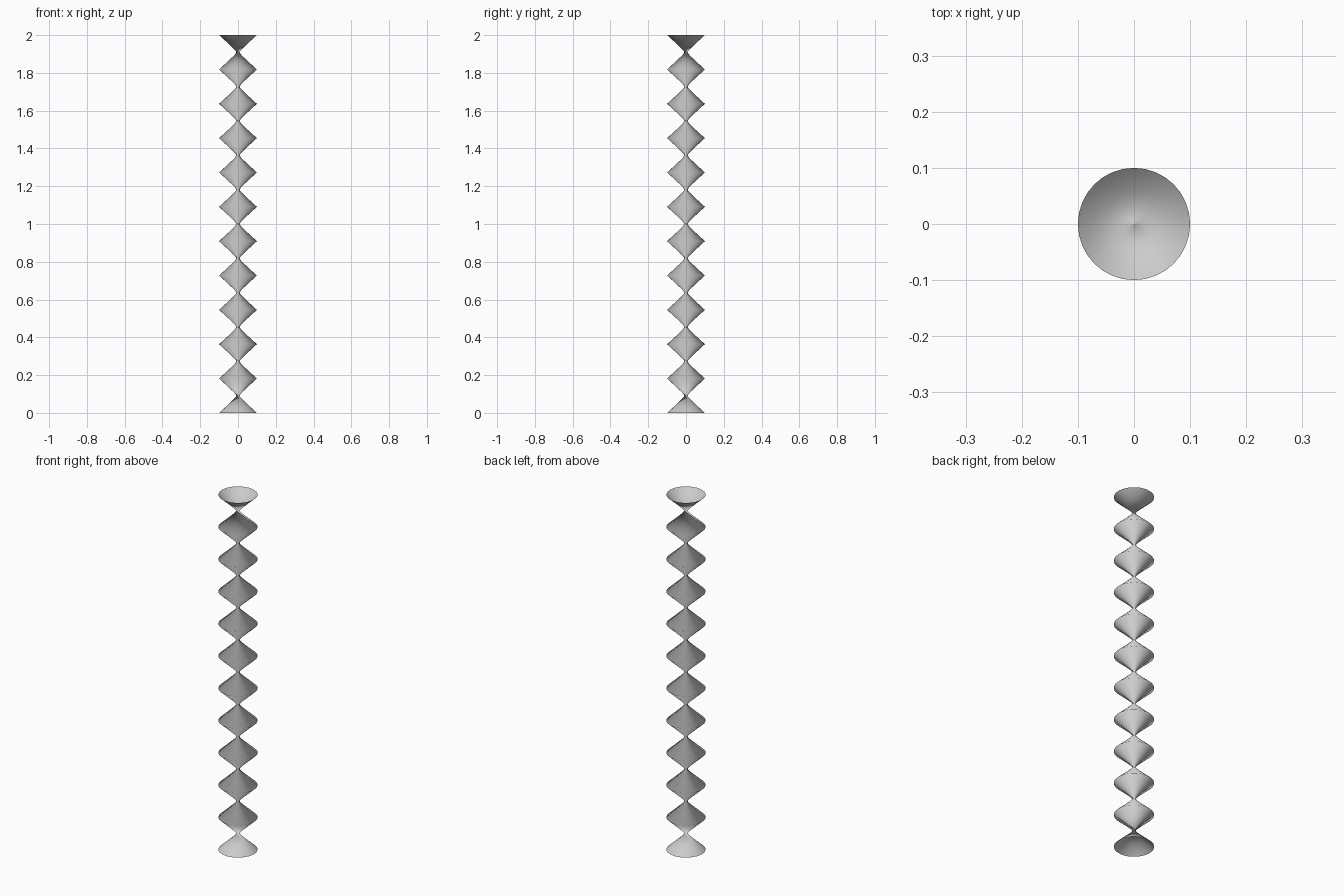
import bpy, bmesh, math

if "Cube" in bpy.data.objects:
    bpy.data.objects.remove(bpy.data.objects["Cube"])

SIDES = 32       # facets around the column
SEGMENTS = 11    # twisted segments stacked up the height
HEIGHT = 2.0
RADIUS = 0.1

# Open tube whose rings each turn half a revolution, pinching every segment
bm = bmesh.new()
rings = []
for k in range(SEGMENTS + 1):
    ring = []
    for i in range(SIDES):
        a = 2 * math.pi * i / SIDES + math.pi * k
        ring.append(bm.verts.new((RADIUS * math.cos(a), RADIUS * math.sin(a),
                                  HEIGHT * k / SEGMENTS)))
    rings.append(ring)

# Two smooth triangles per twisted panel keep the shading even
for low, high in zip(rings, rings[1:]):
    for i in range(SIDES):
        j = (i + 1) % SIDES
        for tri in ((low[i], low[j], high[j]), (low[i], high[j], high[i])):
            bm.faces.new(tri).smooth = True

mesh = bpy.data.meshes.new("twisted_column")
bm.to_mesh(mesh)
bm.free()
column = bpy.data.objects.new("twisted_column", mesh)
bpy.context.collection.objects.link(column)
